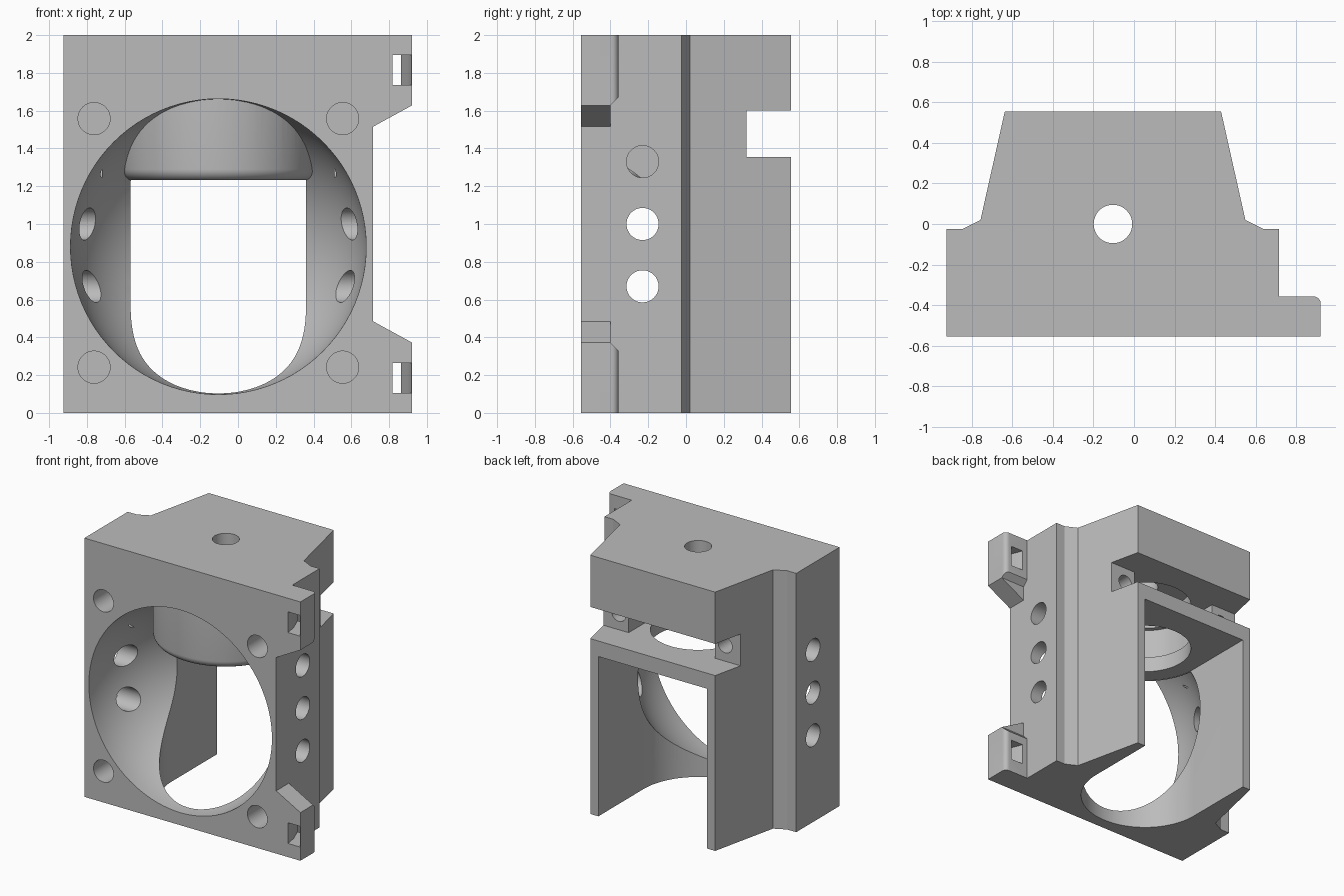
import bpy, bmesh, math
from mathutils import Matrix, Vector

if "Cube" in bpy.data.objects:
    bpy.data.objects.remove(bpy.data.objects["Cube"])

CX = -0.104            # axis of the duct and socket
FRONT, BACK = -0.555, 0.555

grey = bpy.data.materials.new("plain grey")
grey.use_nodes = True
grey.diffuse_color = (0.5, 0.5, 0.5, 1)
grey.node_tree.nodes["Principled BSDF"].inputs["Base Color"].default_value = (0.5, 0.5, 0.5, 1)


def finish(name, bm):
    bmesh.ops.recalc_face_normals(bm, faces=bm.faces)
    mesh = bpy.data.meshes.new(name)
    bm.to_mesh(mesh)
    bm.free()
    mesh.materials.append(grey)
    obj = bpy.data.objects.new(name, mesh)
    bpy.context.collection.objects.link(obj)
    return obj


def prism(name, points, low, high, axis="z"):
    """Extrude a closed profile; the profile is (x, y), (x, z) or (y, z)."""
    place = {"z": lambda a, b, h: (a, b, h),
             "y": lambda a, b, h: (a, h, b),
             "x": lambda a, b, h: (h, a, b)}[axis]
    bm = bmesh.new()
    face = bm.faces.new([bm.verts.new(place(a, b, low)) for a, b in points])
    top = bmesh.ops.extrude_face_region(bm, geom=[face])["geom"]
    shift = Vector(place(0, 0, high - low))
    bmesh.ops.translate(bm, vec=shift, verts=[v for v in top if isinstance(v, bmesh.types.BMVert)])
    return finish(name, bm)


def box(name, x, y, z):
    return prism(name, [(x[0], y[0]), (x[1], y[0]), (x[1], y[1]), (x[0], y[1])], z[0], z[1])


def circle(a, b, r, n=48):
    return [(a + r * math.cos(2 * math.pi * i / n), b + r * math.sin(2 * math.pi * i / n))
            for i in range(n)]


def u_shape(r, back, n=48):
    """Half circle towards the front, straight sides running to the back."""
    arc = [(CX + r * math.cos(math.pi * (1 + i / n)), r * math.sin(math.pi * (1 + i / n)))
           for i in range(n + 1)]
    return arc + [(CX + r, back), (CX - r, back)]


def combine(target, tool, operation="DIFFERENCE"):
    mod = target.modifiers.new(tool.name, "BOOLEAN")
    mod.operation, mod.solver, mod.object = operation, "EXACT", tool
    bpy.context.view_layer.update()
    graph = bpy.context.evaluated_depsgraph_get()
    mesh = bpy.data.meshes.new_from_object(target.evaluated_get(graph))
    target.modifiers.clear()
    target.data = mesh
    bpy.data.objects.remove(tool)


# Main housing
housing = prism("duct_housing", [
    (-0.925, FRONT), (0.715, FRONT), (0.715, -0.025), (0.64, -0.025), (0.55, 0.02),
    (0.43, BACK), (-0.638, BACK), (-0.758, 0.02), (-0.848, -0.025), (-0.925, -0.025)], 0, 2)

# Round air duct, leaving a rounded sleeve hanging from the top
bm = bmesh.new()
bmesh.ops.create_uvsphere(bm, u_segments=96, v_segments=48, radius=0.783,
                          matrix=Matrix.Translation((CX, FRONT - 0.004, 0.88))
                          @ Matrix.Rotation(math.pi / 2, 4, "X"))
duct = finish("duct_cutter", bm)
bm = bmesh.new()
fillet = [(0.45 + 0.06 * math.sin(t * math.pi / 16), 1.29 - 0.06 * math.cos(t * math.pi / 16))
          for t in range(9)]
profile = [(0, 1.23)] + fillet + [(0.51, 1.9), (0, 1.9)]
verts = [bm.verts.new((CX + r, 0, z)) for r, z in profile]
edges = [bm.edges.new(pair) for pair in zip(verts, verts[1:])]
bmesh.ops.spin(bm, geom=verts + edges, cent=(CX, 0, 0), axis=(0, 0, 1),
               angle=2 * math.pi, steps=96)
bmesh.ops.remove_doubles(bm, verts=bm.verts, dist=0.0001)
sleeve = finish("sleeve", bm)
combine(duct, sleeve)
combine(housing, duct)

# Open chamber at the back
combine(housing, prism("chamber", u_shape(0.465, 0.7), -0.1, 1.235))

# Clamp groove, its deeper pocket, the collar socket and the top hole
combine(housing, box("groove", (-1, 1), (0.32, 0.7), (1.355, 1.6)))
combine(housing, prism("pocket", u_shape(0.37, 0.5), 1.355, 1.6))
combine(housing, prism("collar", circle(CX, 0, 0.335, 64), 1.2, 1.75))
combine(housing, prism("top_hole", circle(CX, 0, 0.095), 1.7, 2.1))

# Screw holes in the groove, the front corners and both sides
for side in (-1, 1):
    combine(housing, prism("clamp_hole", circle(CX + side * 0.455, 1.48, 0.06), 0.05, 0.4, "y"))
    for z in (0.242, 1.558):
        combine(housing, prism("corner_hole", circle(CX + side * 0.658, z, 0.085), -0.7, -0.25, "y"))
    wall = CX + side * 0.82
    low, high = sorted((wall - side * 0.205, wall + side * 0.1))
    for z in (0.67, 1.0, 1.33):
        combine(housing, prism("side_hole", circle(-0.23, z, 0.085), low, high, "x"))

# Mounting tabs with gusset and slanted tie slot, mirrored top to bottom
for name, flip in (("lower", False), ("upper", True)):
    def zz(z):
        return 2 - z if flip else z
    tab = prism(name + "_tab", [(FRONT, zz(0)), (-0.358, zz(0)), (-0.358, zz(0.33)),
                                (-0.4, zz(0.372)), (FRONT, zz(0.372))], 0.65, 0.922, "x")
    # rounded outer back corner
    corner = [(0.887 + 0.035 * math.cos(t * math.pi / 12), -0.393 + 0.035 * math.sin(t * math.pi / 12))
              for t in range(7)]
    combine(tab, prism("corner", [(0.96, -0.393)] + corner + [(0.887, -0.3), (0.96, -0.3)], -0.1, 2.1))
    gusset = prism(name + "_gusset", [(0.65, zz(0.3)), (0.922, zz(0.3)), (0.922, zz(0.372)),
                                      (0.715, zz(0.485)), (0.65, zz(0.485))], FRONT, -0.4, "y")
    combine(tab, gusset, "UNION")
    slot = [(0.825, -0.6), (0.918, -0.6), (0.918, FRONT + 0.005), (0.895, -0.46),
            (0.845, -0.3), (0.735, -0.3), (0.8, -0.46)]
    low, high = sorted((zz(0.105), zz(0.265)))
    combine(tab, prism("tie_slot", slot, low, high))
    combine(housing, tab, "UNION")

# Smooth round surfaces, crisp edges
bpy.ops.object.select_all(action="DESELECT")
housing.select_set(True)
bpy.context.view_layer.objects.active = housing
bpy.ops.object.shade_smooth_by_angle(angle=math.radians(25))
